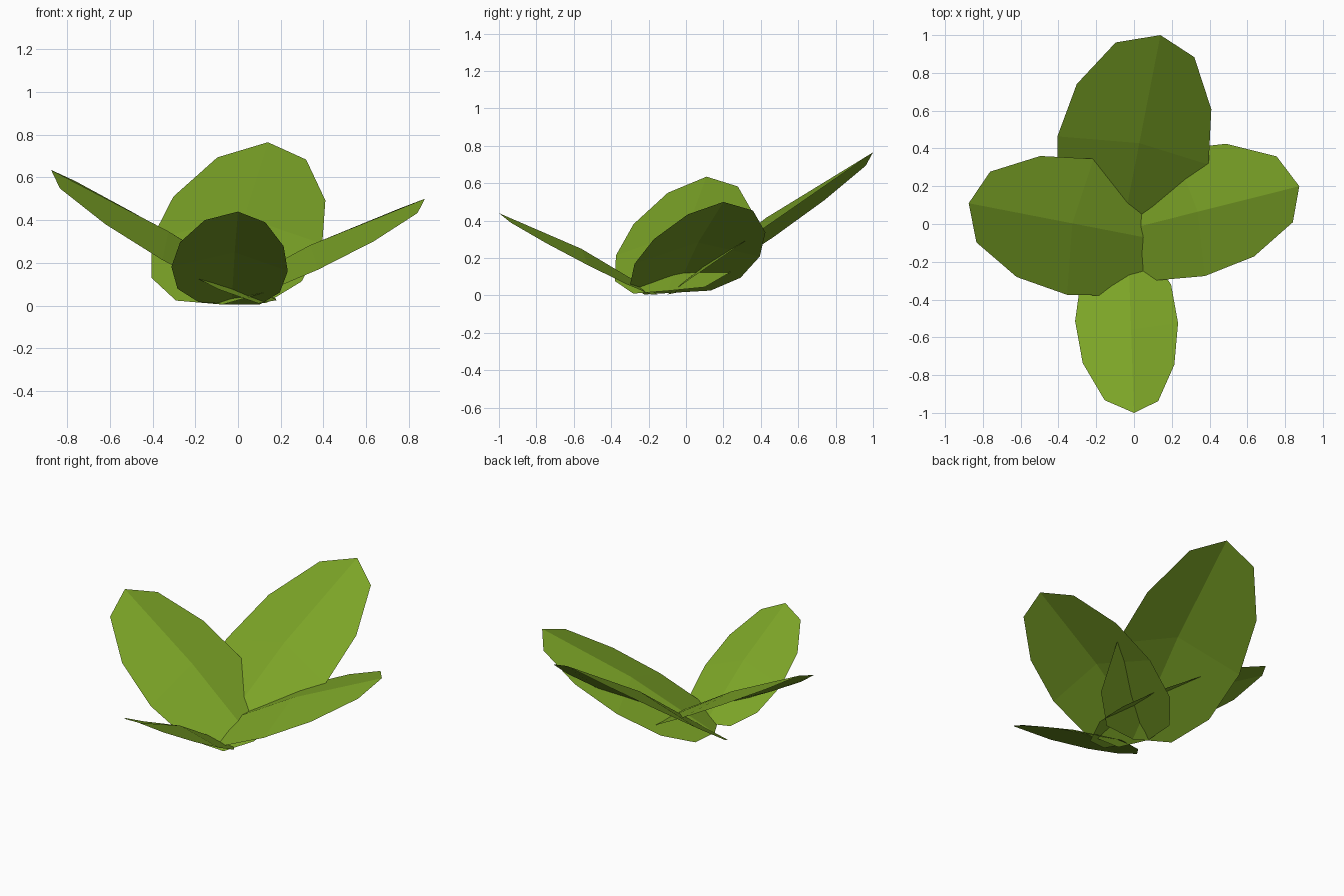
import bpy
from mathutils import Vector

cube = bpy.data.objects.get("Cube")
if cube:
    bpy.data.objects.remove(cube, do_unlink=True)

# Leaf colour
green = bpy.data.materials.new("leaf_green")
green.use_nodes = True
colour = (0.20, 0.37, 0.02, 1.0)
green.diffuse_color = colour
bsdf = green.node_tree.nodes["Principled BSDF"]
bsdf.inputs["Base Color"].default_value = colour
bsdf.inputs["Roughness"].default_value = 0.9

# Half outline of a leaf: position along the midrib, share of full half width
OUTLINE = [(0.045, 0.53), (0.2, 0.88), (0.44, 1.0), (0.7, 0.89), (0.927, 0.52)]
CREASE = 0.48


def make_leaf(name, base, tip, right, left, lift):
    """Two blades that meet along a midrib, which is arched at a cross crease."""
    base, tip = Vector(base), Vector(tip)
    axis = tip - base
    middle = base + axis * CREASE + Vector((0, 0, lift))
    verts = [base, middle, tip]
    for side in (right, left):
        verts += [base + axis * t + Vector(side) * w for t, w in OUTLINE]
    r = range(3, 8)
    l = range(8, 13)
    faces = [[0, r[0], r[1], r[2], 1], [1, r[2], r[3], r[4], 2],
             [1, l[2], l[1], l[0], 0], [2, l[4], l[3], l[2], 1]]
    mesh = bpy.data.meshes.new(name)
    mesh.from_pydata([tuple(v) for v in verts], [], faces)
    mesh.materials.append(green)
    obj = bpy.data.objects.new(name, mesh)
    bpy.context.collection.objects.link(obj)


# Leaves of the rosette: base, tip, the two half-width directions, arch height
make_leaf("back_leaf", (-0.075, -0.1, 0.005), (0.14, 1.0, 0.765),
          (0.375, -0.07, -0.05), (-0.425, 0.08, -0.03), 0.045)
make_leaf("front_leaf", (-0.03, -0.15, 0.005), (0.0, -1.0, 0.44),
          (-0.295, 0.01, -0.015), (0.25, 0.0, -0.035), 0.035)
make_leaf("right_leaf", (0.18, -0.095, 0.025), (-0.875, 0.11, 0.635),
          (0.07, 0.35, -0.015), (-0.07, -0.37, -0.08), 0.03)
make_leaf("left_leaf", (-0.16, -0.06, 0.015), (0.875, 0.2, 0.5),
          (0.08, -0.33, -0.06), (-0.085, 0.34, -0.02), 0.035)
